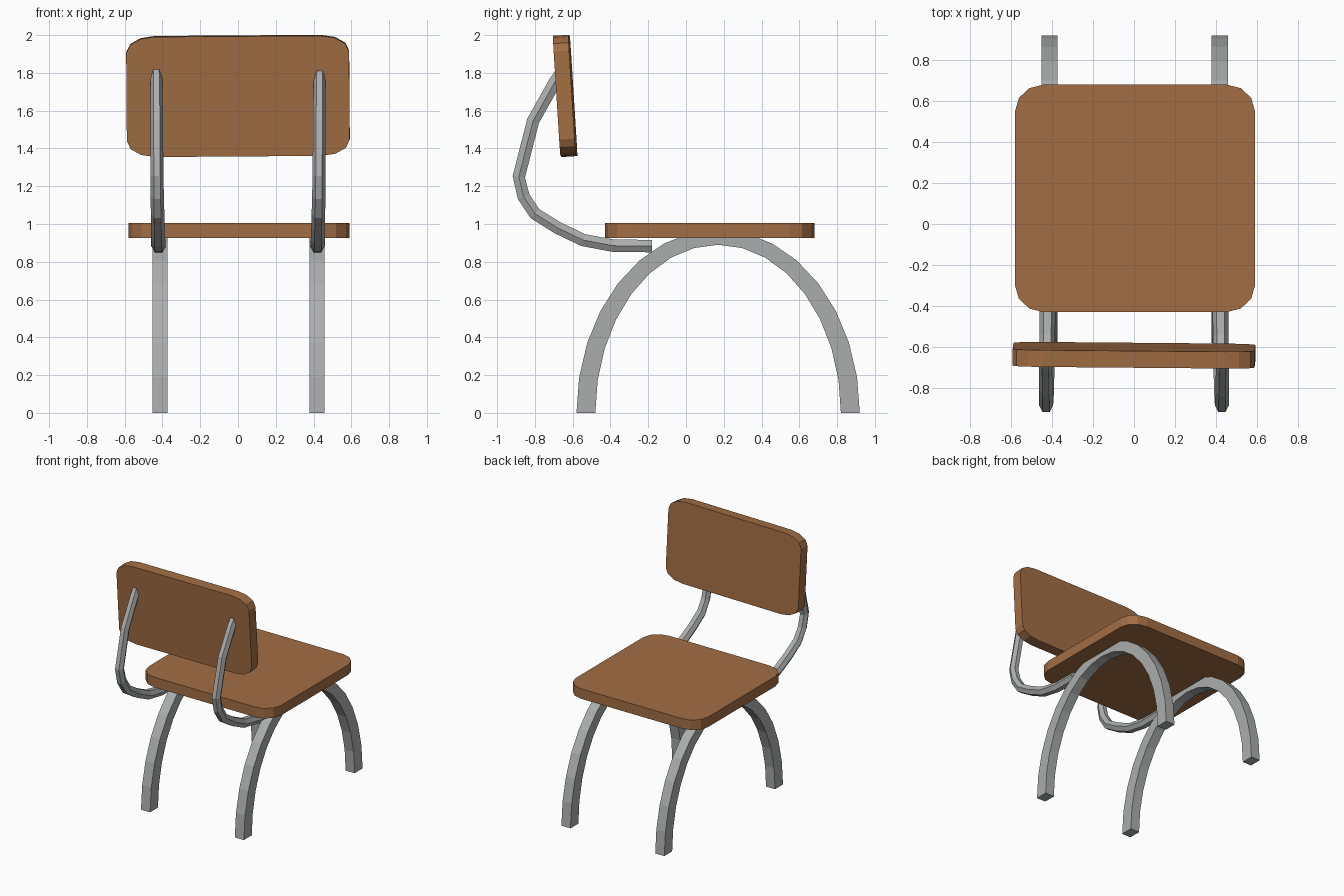
import bpy, bmesh, math
from mathutils import Vector

if "Cube" in bpy.data.objects:
    bpy.data.objects.remove(bpy.data.objects["Cube"])


def material(name, colour):
    m = bpy.data.materials.new(name)
    m.diffuse_color = (*colour, 1)
    m.use_nodes = True
    m.node_tree.nodes["Principled BSDF"].inputs["Base Color"].default_value = m.diffuse_color
    return m


wood = material("brown wood", (0.36, 0.155, 0.057))
metal = material("grey metal", (0.41, 0.42, 0.415))


def finish(bm, name, mat):
    bmesh.ops.recalc_face_normals(bm, faces=bm.faces)
    me = bpy.data.meshes.new(name)
    bm.to_mesh(me)
    bm.free()
    me.materials.append(mat)
    ob = bpy.data.objects.new(name, me)
    bpy.context.collection.objects.link(ob)
    return ob


def panel(name, w, h, t, rx, ry):
    """Flat board with rounded corners, centred on its origin."""
    bm = bmesh.new()
    verts = []
    for q, (sx, sy) in enumerate(((1, 1), (-1, 1), (-1, -1), (1, -1))):
        for k in range(4):
            a = math.radians(90 * q + 30 * k)
            verts.append(bm.verts.new((sx * (w / 2 - rx) + rx * math.cos(a),
                                       sy * (h / 2 - ry) + ry * math.sin(a), -t / 2)))
    face = bm.faces.new(verts)
    ext = bmesh.ops.extrude_face_region(bm, geom=[face])
    moved = [v for v in ext["geom"] if isinstance(v, bmesh.types.BMVert)]
    bmesh.ops.translate(bm, verts=moved, vec=(0, 0, t))
    return finish(bm, name, wood)


def skin(name, rings):
    """Join rings of points into a closed bar."""
    bm = bmesh.new()
    loops = [[bm.verts.new(p) for p in r] for r in rings]
    n = len(loops[0])
    for a, b in zip(loops, loops[1:]):
        for i in range(n):
            j = (i + 1) % n
            bm.faces.new((a[i], a[j], b[j], b[i]))
    bm.faces.new(loops[0])
    bm.faces.new(loops[-1])
    return finish(bm, name, metal)


# Seat
seat = panel("seat", 1.17, 1.11, 0.08, 0.14, 0.13)
seat.location = (0.005, 0.125, 0.965)

# Backrest, leaning slightly
back = panel("backrest", 1.18, 0.637, 0.082, 0.15, 0.085)
back.rotation_euler = (math.radians(93.6), math.radians(-0.4), math.radians(-0.5))
back.location = (0, -0.64, 1.678)

# Support centre line as (y, z), from the backrest down to under the seat
path = [(-0.66, 1.80), (-0.695, 1.75), (-0.81, 1.545), (-0.885, 1.25), (-0.86, 1.145),
        (-0.80, 1.055), (-0.68, 0.98), (-0.545, 0.915), (-0.385, 0.885), (-0.18, 0.883)]

for side, label in ((-1, "left"), (1, "right")):
    # Arched leg: square bar between two half ellipses
    x = 0.415 * side + 0.003
    rings = []
    for k in range(17):
        a = math.pi * k / 16
        c, s = math.cos(a), math.sin(a)
        outer = (0.17 - 0.75 * c, 0.97 * s)
        inner = (0.17 - 0.65 * c, 0.89 * s)
        rings.append([(x - 0.04, *outer), (x + 0.04, *outer),
                      (x + 0.04, *inner), (x - 0.04, *inner)])
    skin(label + "_leg_arch", rings)

    # Six-sided curved support
    rings = []
    for i, p in enumerate(path):
        p0, p1 = path[max(i - 1, 0)], path[min(i + 1, len(path) - 1)]
        d = Vector((p1[0] - p0[0], p1[1] - p0[1])).normalized()
        t = i / (len(path) - 1)
        cx = side * (0.433 - 0.013 * t)
        rx = 0.031 + 0.009 * t
        ring = []
        for k in range(6):
            a = math.pi * k / 3
            n = 0.038 * math.sin(a)
            ring.append((cx + rx * math.cos(a), p[0] - d.y * n, p[1] + d.x * n))
        rings.append(ring)
    skin(label + "_back_support", rings)
